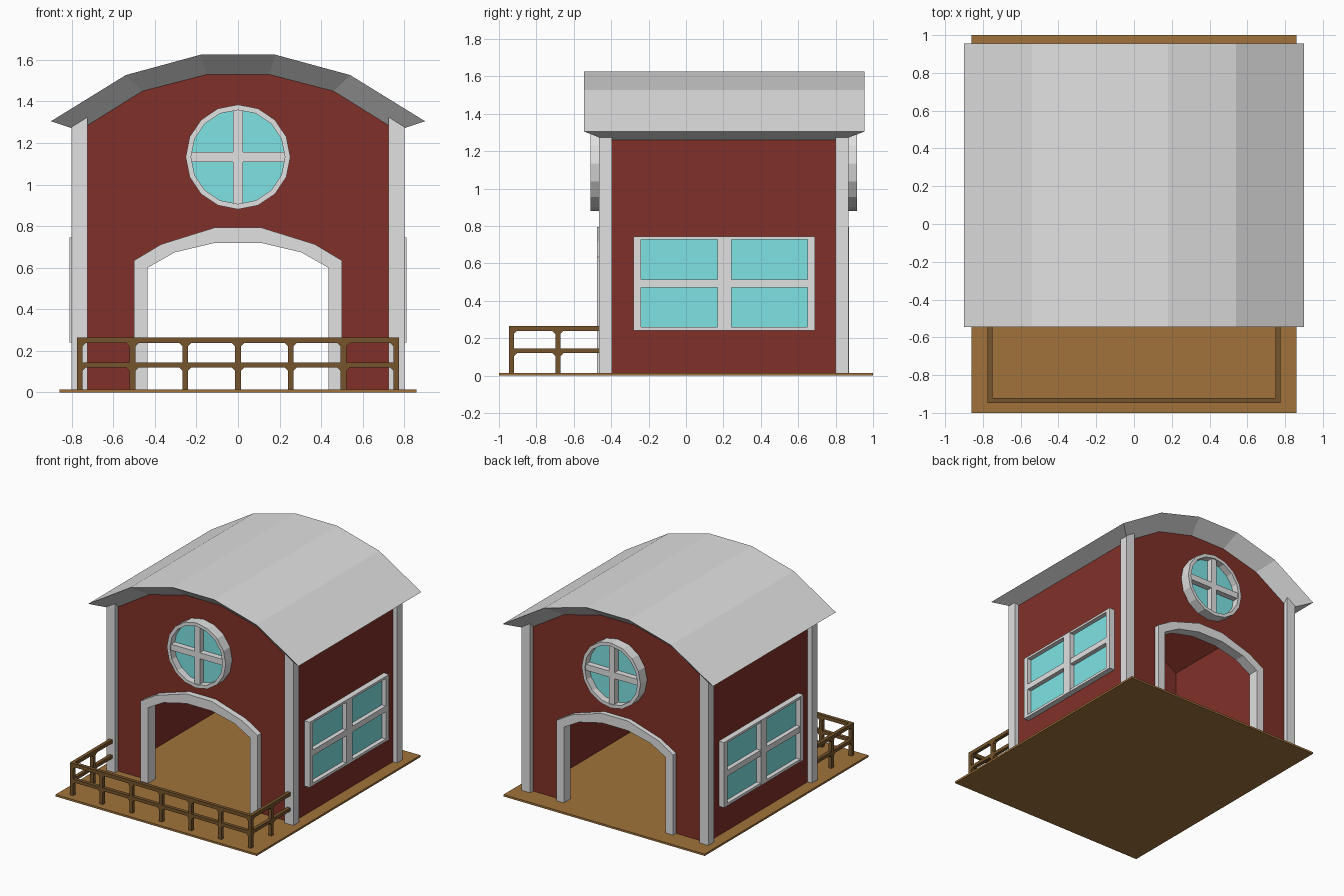
import bpy, bmesh, math

if "Cube" in bpy.data.objects:
    bpy.data.objects.remove(bpy.data.objects["Cube"])


def material(name, rgb):
    m = bpy.data.materials.new(name)
    m.diffuse_color = (*rgb, 1)
    m.use_nodes = True
    m.node_tree.nodes["Principled BSDF"].inputs["Base Color"].default_value = m.diffuse_color
    return m


RED = material("barn_red", (0.218, 0.030, 0.021))
GREY = material("light_grey", (0.75, 0.75, 0.75))
GLASS = material("aqua_glass", (0.21, 0.77, 0.77))
FLOOR = material("floor_brown", (0.357, 0.169, 0.043))
RAIL = material("dark_wood", (0.18, 0.09, 0.025))

FRONT, BACK, MID_Y = -0.43, 0.835, 0.2025
GROUND = 0.015


def build(name, verts, faces, mat):
    bm = bmesh.new()
    vs = [bm.verts.new(v) for v in verts]
    for f in faces:
        bm.faces.new([vs[i] for i in f])
    bmesh.ops.recalc_face_normals(bm, faces=bm.faces)
    me = bpy.data.meshes.new(name)
    bm.to_mesh(me)
    bm.free()
    me.materials.append(mat)
    ob = bpy.data.objects.new(name, me)
    bpy.context.collection.objects.link(ob)
    return ob


def prism(name, pts, a, b, mat, axis="y"):
    """Extrude an outline: (x, z) along y, or (y, z) along x."""
    n = len(pts)
    put = (lambda p, d: (p[0], d, p[1])) if axis == "y" else (lambda p, d: (d, p[0], p[1]))
    verts = [put(p, a) for p in pts] + [put(p, b) for p in pts]
    faces = [range(n), range(n, 2 * n)]
    faces += [(i, (i + 1) % n, n + (i + 1) % n, n + i) for i in range(n)]
    return build(name, verts, faces, mat)


def box(name, x0, x1, y0, y1, z0, z1, mat):
    return prism(name, [(x0, z0), (x1, z0), (x1, z1), (x0, z1)], y0, y1, mat)


def mirrored(half):
    """Left half outline, given from the outside in, completed on the right."""
    return half + [(-x, z) for x, z in reversed(half)]


# Floor slab
box("floor", -0.86, 0.86, -1, 1, 0, GROUND, FLOOR)

# Side walls and ceiling as one arched shell
gable = mirrored([(-0.765, GROUND), (-0.765, 1.26), (-0.46, 1.45), (-0.15, 1.53)])
inner = mirrored([(-0.725, GROUND), (-0.725, 1.24), (-0.445, 1.412), (-0.145, 1.49)])
prism("side_walls", gable + inner[::-1], FRONT + 0.04, BACK - 0.04, RED)

# End walls with arched doorways and their trim
door_out = mirrored([(-0.5, GROUND), (-0.5, 0.635), (-0.37, 0.713), (-0.11, 0.794)])
door_in = mirrored([(-0.435, GROUND), (-0.435, 0.6), (-0.305, 0.674), (-0.11, 0.72)])
for name, y, s, out in (("front", FRONT, 1, 0.046), ("back", BACK, -1, 0.036)):
    prism(name + "_wall", gable + door_out[::-1], y, y + s * 0.04, RED)
    prism(name + "_door_trim", door_out + door_in[::-1], y - s * out, y + s * 0.045, GREY)

# Roof sheet with sloping soffits down to the walls
eave = mirrored([(-0.9, 1.305), (-0.54, 1.527), (-0.18, 1.625)])
top = gable[1:-1]
rings = [(top, FRONT), (eave, -0.545), (eave, 0.955), (top, BACK)]
verts = [(x, y, z) for ring, y in rings for x, z in ring]
faces = [(r * 6 + i, r * 6 + i + 1, r * 6 + i + 7, r * 6 + i + 6)
         for r in range(3) for i in range(5)]
faces += [(0, 6, 12, 18), (5, 11, 17, 23)]
build("roof", verts, faces, GREY)

# Corner posts
for s in (-1, 1):
    x0, x1 = sorted((s * 0.725, s * 0.80))
    for y0, y1 in ((-0.465, -0.395), (0.80, 0.87)):
        box("corner_post", x0, x1, y0, y1, GROUND, 1.33, GREY)


# Round windows on both ends
def circle(r, n=16):
    return [(r * math.cos(2 * math.pi * i / n), 1.133 + r * math.sin(2 * math.pi * i / n))
            for i in range(n)]


for y, s in ((FRONT, -1), (BACK, 1)):
    n = 16
    verts = [(x, y + s * d, z) for r, d in ((0.252, 0), (0.252, 0.08), (0.226, 0.08), (0.226, 0))
             for x, z in circle(r)]
    faces = [(k * n + i, k * n + (i + 1) % n, (k + 1) % 4 * n + (i + 1) % n, (k + 1) % 4 * n + i)
             for k in range(4) for i in range(n)]
    build("round_window_frame", verts, faces, GREY)
    prism("round_window_glass", circle(0.23), y, y + s * 0.025, GLASS)
    y0, y1 = sorted((y, y + s * 0.07))
    box("round_window_upright", -0.023, 0.023, y0, y1, 0.9, 1.366, GREY)
    box("round_window_crossbar", -0.228, 0.228, y0, y1, 1.11, 1.157, GREY)

# Side windows: glass, uprights and crossbars
for s in (-1, 1):
    def slab(name, y0, y1, z0, z1, depth, mat):
        x0, x1 = sorted((s * 0.76, s * depth))
        box(name, x0, x1, y0, y1, z0, z1, mat)
    slab("side_window_glass", -0.26, 0.67, 0.25, 0.735, 0.775, GLASS)
    for y0, y1 in ((-0.28, -0.24), (0.168, 0.243), (0.65, 0.69)):
        slab("side_window_upright", y0, y1, 0.24, 0.745, 0.81, GREY)
    for z0, z1 in ((0.24, 0.26), (0.47, 0.515), (0.728, 0.745)):
        slab("side_window_crossbar", -0.28, 0.69, z0, z1, 0.809, GREY)

# Fence: rails, posts and small corner braces under each rail
RAILS = ((0.12, 0.145), (0.238, 0.265))
T = 0.0135
for z0, z1 in RAILS:
    box("front_rail", -0.775, 0.775, -0.947, -0.92, z0, z1, RAIL)
    for s in (-1, 1):
        x0, x1 = sorted((s * 0.748, s * 0.775))
        box("side_rail", x0, x1, -0.947, -0.46, z0, z1, RAIL)


def braces(c, low, high, a, b, axis):
    for z, _ in RAILS:
        for d, ok in ((-1, low), (1, high)):
            if ok:
                e = c + d * T
                prism("fence_brace", [(e, z), (e + d * 0.016, z), (e, z - 0.016)], a, b, RAIL, axis)


for i in range(-3, 4):
    x = i * 0.2538
    box("fence_post", x - T, x + T, -0.947, -0.92, GROUND, 0.25, RAIL)
    braces(x, i > -3, i < 3, -0.947, -0.92, "y")
for s in (-1, 1):
    x0, x1 = sorted((s * 0.748, s * 0.775))
    box("side_fence_post", x0, x1, -0.685 - T, -0.685 + T, GROUND, 0.25, RAIL)
    braces(-0.685, True, True, x0, x1, "x")
    braces(-0.9335, False, True, x0, x1, "x")
